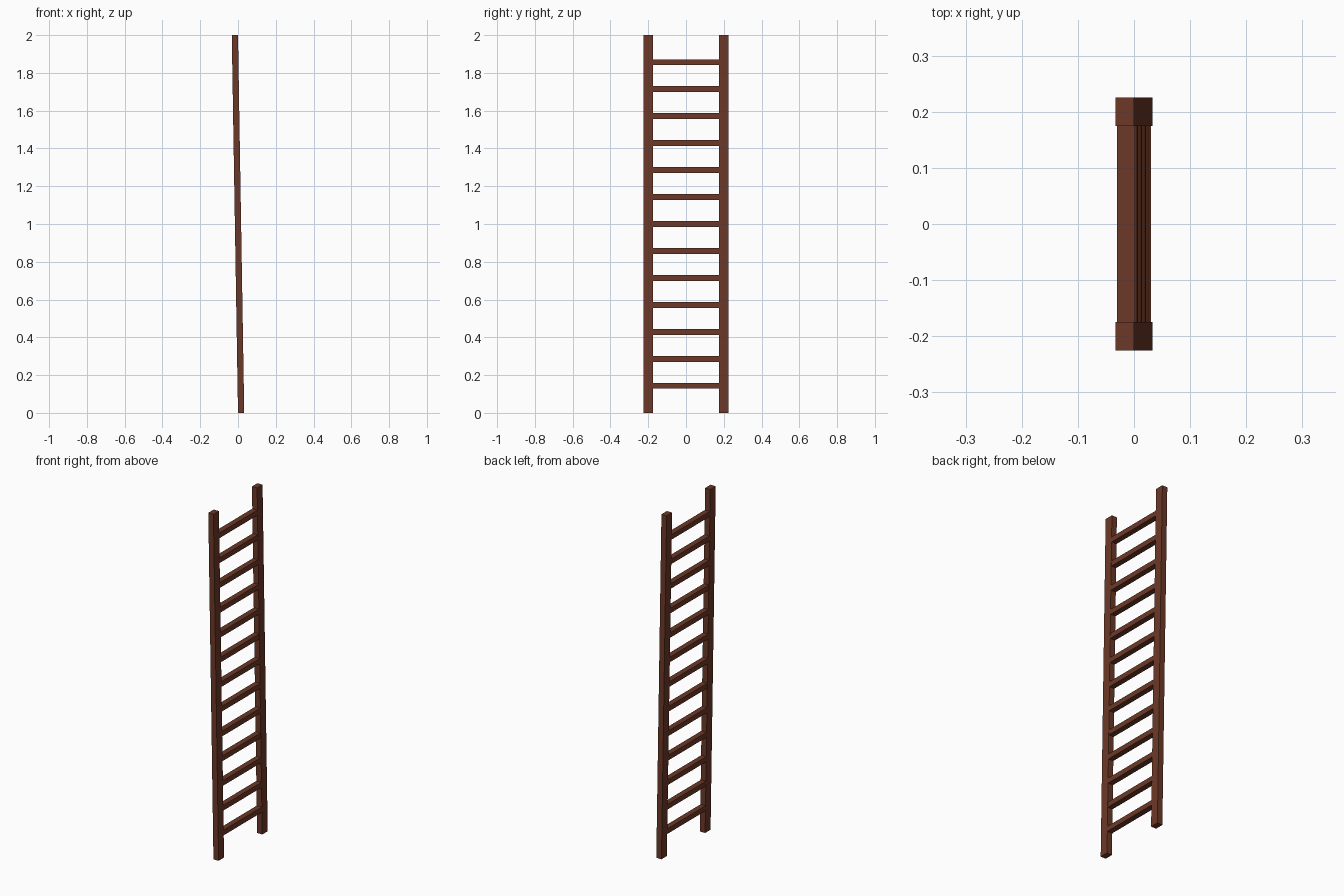
import bpy, bmesh
from mathutils import Matrix

if "Cube" in bpy.data.objects:
    bpy.data.objects.remove(bpy.data.objects["Cube"])

HEIGHT, RUNGS = 2.0, 13
DEPTH, LEAN = 0.033, 0.0165   # rail depth, half of the total lean

wood = bpy.data.materials.new("brown_wood")
wood.diffuse_color = (0.15, 0.04, 0.02, 1)
wood.use_nodes = True
wood.node_tree.nodes["Principled BSDF"].inputs["Base Color"].default_value = wood.diffuse_color

def box(name, size, center):
    # Box sheared so that it leans toward -x with height
    bm = bmesh.new()
    bmesh.ops.create_cube(bm, size=1, matrix=Matrix.Translation(center) @ Matrix.Diagonal((*size, 1)))
    for v in bm.verts:
        v.co.x += LEAN * (1 - v.co.z)
    mesh = bpy.data.meshes.new(name)
    bm.to_mesh(mesh)
    bm.free()
    mesh.materials.append(wood)
    bpy.context.collection.objects.link(bpy.data.objects.new(name, mesh))

# Side rails
for side, y in (("left", -0.2), ("right", 0.2)):
    box(f"{side}_rail", (DEPTH, 0.05, HEIGHT), (0, y, HEIGHT / 2))

# Evenly spaced rungs between the rails
for i in range(1, RUNGS + 1):
    box(f"rung_{i}", (0.032, 0.352, 0.03), (0, 0, HEIGHT * i / (RUNGS + 1)))
